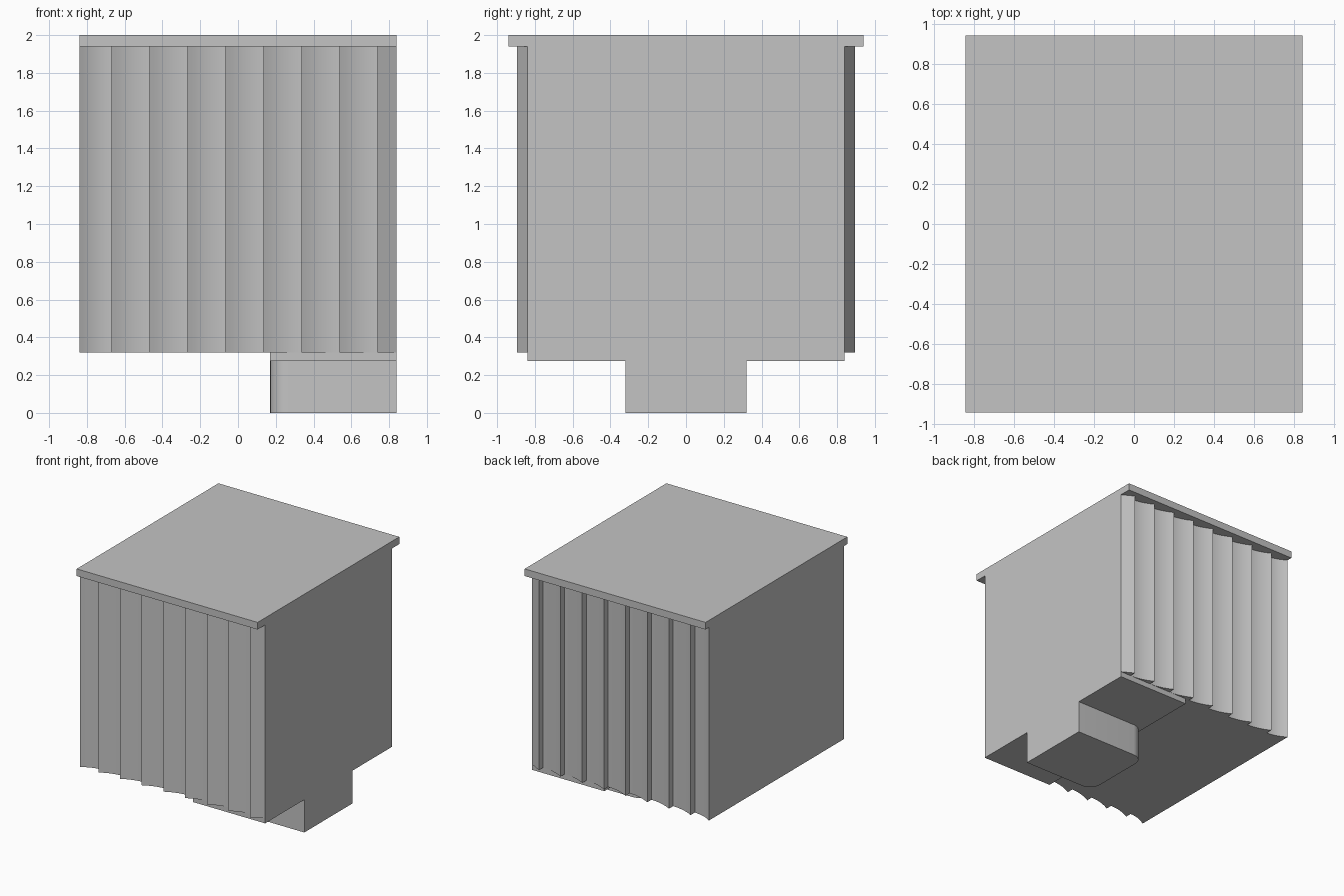
import bpy, bmesh, math

cube = bpy.data.objects.get("Cube")
if cube:
    bpy.data.objects.remove(cube, do_unlink=True)

grey = bpy.data.materials.new("plain grey")
grey.use_nodes = True
colour = (0.55, 0.55, 0.55, 1)
grey.diffuse_color = colour
grey.node_tree.nodes["Principled BSDF"].inputs["Base Color"].default_value = colour


def prism(name, outline, z0, z1, smooth=False):
    """Extrude a flat outline upwards from z0 to z1."""
    bm = bmesh.new()
    face = bm.faces.new([bm.verts.new((x, y, z0)) for x, y in outline])
    top = bmesh.ops.extrude_face_region(bm, geom=[face])["geom"]
    for v in top:
        if isinstance(v, bmesh.types.BMVert):
            v.co.z = z1
    bmesh.ops.recalc_face_normals(bm, faces=bm.faces)
    mesh = bpy.data.meshes.new(name)
    bm.to_mesh(mesh)
    bm.free()
    mesh.materials.append(grey)
    obj = bpy.data.objects.new(name, mesh)
    bpy.context.collection.objects.link(obj)
    if smooth:
        bpy.ops.object.select_all(action='DESELECT')
        obj.select_set(True)
        bpy.context.view_layer.objects.active = obj
        bpy.ops.object.shade_smooth_by_angle(angle=math.radians(25))
    return obj


def box(name, x0, x1, half_y, z0, z1):
    return prism(name, [(x0, -half_y), (x1, -half_y), (x1, half_y), (x0, half_y)], z0, z1)


W = 0.84            # half width
WALL = 0.84         # plane behind the fluted panels
FLUTE = 0.055       # flute depth
BASE, EAVE = 0.32, 1.94

# Main box, lid and the step under the right-hand half
box("body", -W, W, WALL, BASE, EAVE)
box("lid", -W, W, 0.94, EAVE, 2.0)
box("base_step", 0.17, W, WALL, 0.275, BASE)

# Foot with two rounded inner corners
R, HALF, INNER = 0.1, 0.32, 0.17
foot = [(W, -HALF), (W, HALF)]
for sign, start in ((1, 90), (-1, 180)):
    for i in range(9):
        a = math.radians(start + 90 * i / 8)
        foot.append((INNER + R + R * math.cos(a), sign * (HALF - R) + R * math.sin(a)))
prism("foot", foot, 0, 0.275, smooth=True)

# Concave sawtooth flutes on the front and back
ridges = [-W] + [-0.67 + 0.2014 * i for i in range(8)] + [W]
for name, side in (("front", -1), ("back", 1)):
    for n, (x0, x1) in enumerate(zip(ridges, ridges[1:])):
        steps = 1 if n == len(ridges) - 2 else 8
        curve = []
        for i in range(steps + 1):
            t = i / steps
            curve.append((x0 + (x1 - x0) * t, side * (WALL + FLUTE * (1 - t) ** 2)))
        prism(f"{name}_flute_{n + 1}", curve + [(x0, side * WALL)], BASE, EAVE, smooth=True)
